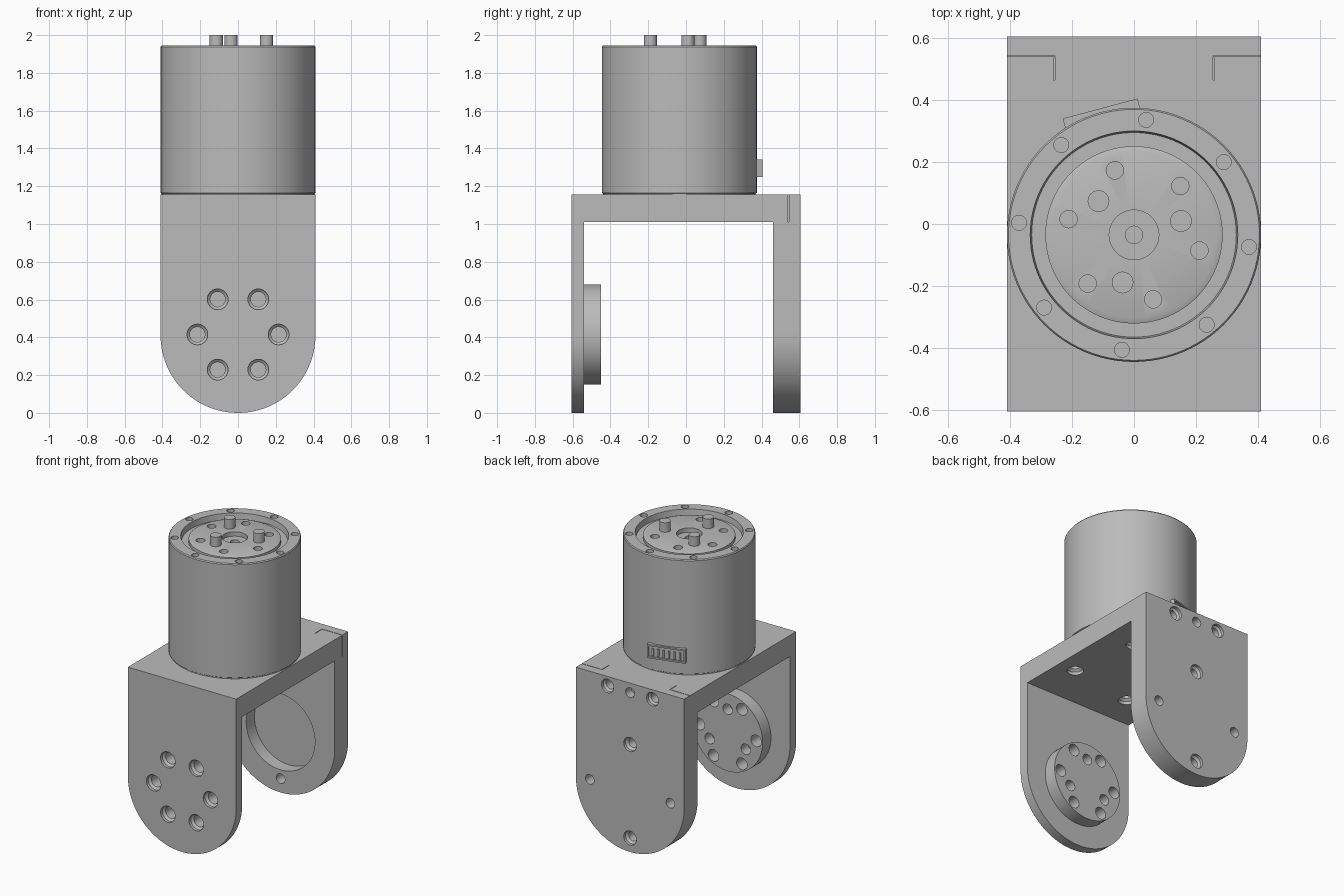
import bpy, bmesh
from math import sin, cos, pi, radians
from mathutils import Vector, Matrix

if "Cube" in bpy.data.objects:
    bpy.data.objects.remove(bpy.data.objects["Cube"])

GREY = (0.5, 0.5, 0.5, 1)
metal = bpy.data.materials.new("machined grey")
metal.use_nodes = True
metal.diffuse_color = GREY
metal.node_tree.nodes["Principled BSDF"].inputs["Base Color"].default_value = GREY

HALF, ARM_Z, AXIS_Y = 0.41, 0.415, -0.035
BACK, TOP, DECK, CAP = 0.605, 1.155, 1.01, 1.945
INWARD, FORWARD, DOWN, UP = (Vector(v) for v in ((0, 1, 0), (0, -1, 0), (0, 0, -1), (0, 0, 1)))


def lathe(bm, profile, loc, axis=UP, steps=32):
    """Revolve (radius, height) points about an axis."""
    part = bmesh.new()
    verts = [part.verts.new((r, 0, h)) for r, h in profile]
    edges = [part.edges.new(pair) for pair in zip(verts, verts[1:])]
    bmesh.ops.spin(part, geom=verts + edges, cent=(0, 0, 0), axis=(0, 0, 1),
                   angle=2 * pi, steps=steps)
    bmesh.ops.remove_doubles(part, verts=part.verts, dist=1e-5)
    bmesh.ops.recalc_face_normals(part, faces=part.faces)
    turn = UP.rotation_difference(axis).to_matrix().to_4x4()
    part.transform(Matrix.Translation(loc) @ turn)
    temp = bpy.data.meshes.new("temp")
    part.to_mesh(temp)
    part.free()
    bm.from_mesh(temp)
    bpy.data.meshes.remove(temp)


def box(bm, low, high, matrix=Matrix()):
    low, high = Vector(low), Vector(high)
    scale = Matrix.Diagonal((*(high - low), 1))
    bmesh.ops.create_cube(bm, size=1, matrix=matrix @ Matrix.Translation((low + high) / 2) @ scale)


def hole(bm, loc, axis, r, depth, mouth=0, mouth_depth=0.02):
    """Drill cutter, with an optional wider countersunk mouth."""
    m = mouth or r
    lathe(bm, [(0, -0.02), (m, -0.02), (m, mouth_depth), (r, mouth_depth + (m - r) * 0.8 + 0.001),
               (r, depth), (0, depth)], loc, axis, 24)


def polar(radius, degrees):
    return radius * cos(radians(degrees)), radius * sin(radians(degrees))


def make(name, bm):
    mesh = bpy.data.meshes.new(name)
    bm.to_mesh(mesh)
    bm.free()
    mesh.materials.append(metal)
    obj = bpy.data.objects.new(name, mesh)
    bpy.context.collection.objects.link(obj)
    return obj


def cut(obj, bm):
    """Subtract the cutter mesh and bake the result."""
    cutter = make("cutter", bm)
    cutter.hide_render = True
    mod = obj.modifiers.new("cut", 'BOOLEAN')
    mod.operation, mod.solver, mod.object = 'DIFFERENCE', 'EXACT', cutter
    bpy.context.view_layer.update()
    baked = bpy.data.meshes.new_from_object(obj.evaluated_get(bpy.context.evaluated_depsgraph_get()))
    obj.modifiers.clear()
    obj.data = baked
    bpy.data.objects.remove(cutter)


def arm_screws(bm):
    for k in range(6):
        x, z = polar(0.215, 60 * k)
        hole(bm, (x, -BACK, ARM_Z + z), INWARD, 0.04, 0.2, 0.055)


# Fork bracket: round-ended outline pulled along y, then hollowed between the arms
bm = bmesh.new()
outline = [(HALF, TOP), (-HALF, TOP)]
outline += [(-HALF * cos(pi * i / 48), HALF - HALF * sin(pi * i / 48)) for i in range(49)]
face = bm.faces.new([bm.verts.new((x, -BACK, z)) for x, z in outline])
grown = bmesh.ops.extrude_face_region(bm, geom=[face])["geom"]
bmesh.ops.translate(bm, vec=(0, 2 * BACK, 0), verts=[v for v in grown if isinstance(v, bmesh.types.BMVert)])
bmesh.ops.recalc_face_normals(bm, faces=bm.faces)
bracket = make("fork_bracket", bm)
bm = bmesh.new()
box(bm, (-1, -0.54, -1), (1, 0.46, DECK))
cut(bracket, bm)

# Bracket holes, bearing pocket and joint seams
bm = bmesh.new()
arm_screws(bm)
lathe(bm, [(0, 0), (0.26, 0), (0.26, 0.1), (0, 0.1)], (0, 0.45, ARM_Z), INWARD, 64)
for side in (-1, 1):
    hole(bm, (0, BACK, ARM_Z + side * 0.32), FORWARD, 0.033, 0.2, 0.048)
    hole(bm, (side * 0.305, BACK, ARM_Z), FORWARD, 0.033, 0.08)
    hole(bm, (side * 0.17, BACK, 1.09), FORWARD, 0.033, 0.09, 0.046)
    for low, high in (((0.255, 0.54), (0.42, 0.544)), ((0.255, 0.465), (0.259, 0.539))):
        xs = sorted((side * low[0], side * high[0]))
        box(bm, (xs[0], low[1], DECK), (xs[1], high[1], 1.2))
hole(bm, (0, BACK, 1.09), FORWARD, 0.033, 0.06)
for k in range(4):
    x, y = polar(0.343, 54 + 90 * k)
    hole(bm, (x, AXIS_Y + y, DECK), UP, 0.035, 0.13, 0.052)
cut(bracket, bm)

# Round boss inside the front arm
bm = bmesh.new()
lathe(bm, [(0, 0), (0.265, 0), (0.265, 0.09), (0, 0.09)], (0, -0.54, ARM_Z), INWARD, 64)
boss = make("arm_boss", bm)
bm = bmesh.new()
arm_screws(bm)
for k in range(3):
    x, z = polar(0.158, 90 + 120 * k)
    hole(bm, (x, -0.45, ARM_Z + z), FORWARD, 0.036, 0.075)
cut(boss, bm)

# Motor housing with grooved output face
bm = bmesh.new()
lathe(bm, [(0, TOP), (0.404, TOP), (0.404, 1.161), (HALF, 1.165), (HALF, 1.938), (0.405, CAP),
           (0.335, CAP), (0.33, 1.905), (0.286, 1.905), (0.286, 1.928), (0.268, 1.935),
           (0.08, 1.935), (0.08, 1.905), (0.028, 1.905), (0.028, 1.87), (0, 1.87)],
      (0, AXIS_Y, 0), steps=96)
housing = make("motor_housing", bm)
bm = bmesh.new()
for k in range(8):
    x, y = polar(0.373, 84 + 45 * k)
    hole(bm, (x, AXIS_Y + y, CAP), DOWN, 0.024, 0.05)
for k in range(6):
    x, y = polar(0.217, 46.5 + 60 * k)
    hole(bm, (x, AXIS_Y + y, 1.935), DOWN, 0.028, 0.05)
cut(housing, bm)

# Drive pins standing on the output face
bm = bmesh.new()
for k in range(3):
    x, y = polar(0.158, 16.5 + 120 * k)
    lathe(bm, [(0, 1.92), (0.035, 1.92), (0.035, 2.0), (0, 2.0)], (x, AXIS_Y + y, 0), steps=24)
pins = make("drive_pins", bm)

# Cable socket on the back of the housing: open frame with contacts
place = Matrix.Translation((0, AXIS_Y, 1.295)) @ Matrix.Rotation(radians(15), 4, 'Z')
bm = bmesh.new()
box(bm, (-0.125, 0.36, -0.047), (0.125, 0.422, 0.047), place)
socket = make("cable_socket", bm)
bm = bmesh.new()
box(bm, (-0.115, 0.411, -0.037), (0.115, 0.45, 0.037), place)
cut(socket, bm)
bm = bmesh.new()
for k in range(6):
    x = -0.09 + 0.036 * k
    box(bm, (x - 0.006, 0.4, -0.03), (x + 0.006, 0.42, 0.02), place)
contacts = make("socket_contacts", bm)

# Shading
for obj in (bracket, boss, housing, pins, socket, contacts):
    bpy.ops.object.select_all(action='DESELECT')
    obj.select_set(True)
    bpy.context.view_layer.objects.active = obj
    bpy.ops.object.shade_smooth_by_angle(angle=radians(30))
